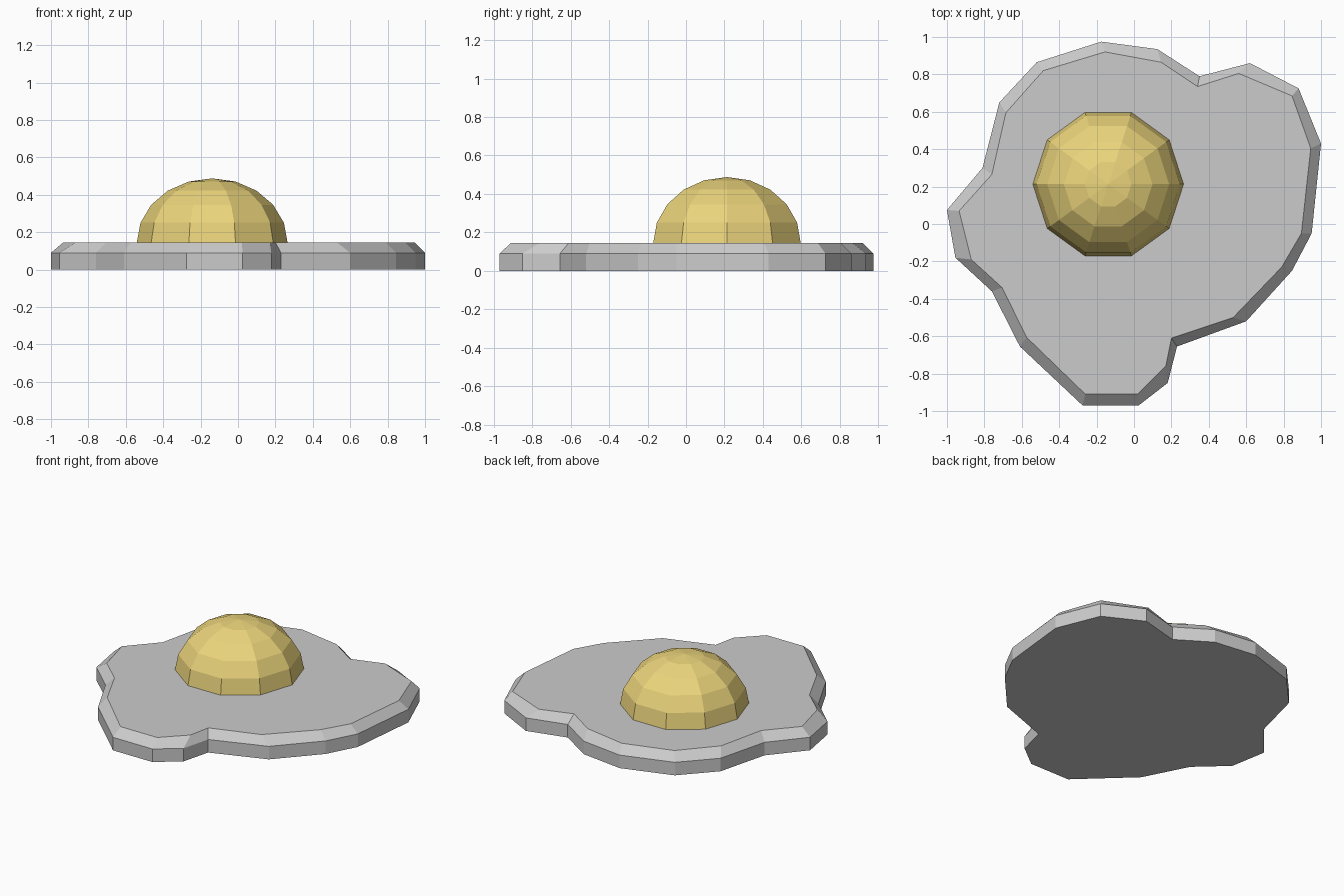
import bpy, bmesh
from math import sin, cos, pi

if "Cube" in bpy.data.objects:
    bpy.data.objects.remove(bpy.data.objects["Cube"])

def finish(bm, name, color=None):
    bmesh.ops.recalc_face_normals(bm, faces=bm.faces[:])
    mesh = bpy.data.meshes.new(name)
    bm.to_mesh(mesh)
    bm.free()
    obj = bpy.data.objects.new(name, mesh)
    bpy.context.collection.objects.link(obj)
    if color:
        mat = bpy.data.materials.new(name + "_colour")
        mat.diffuse_color = color
        mat.use_nodes = True
        mat.node_tree.nodes["Principled BSDF"].inputs["Base Color"].default_value = mat.diffuse_color
        mesh.materials.append(mat)
    return obj

def bridge(bm, a, b):
    for i in range(len(a)):
        j = (i + 1) % len(a)
        bm.faces.new((a[i], a[j], b[j], b[i]))

# Egg white: irregular slab with a chamfered top rim
outer = [(1, .43), (.88, .725), (.62, .86), (.35, .79), (.125, .935),
         (-.175, .975), (-.52, .865), (-.72, .65), (-.81, .30), (-1, .075),
         (-.955, -.18), (-.76, -.36), (-.61, -.655), (-.275, -.97), (.025, -.97),
         (.18, -.85), (.23, -.655), (.60, -.52), (.845, -.25), (.95, -.05)]
inner = [(.945, .405), (.845, .685), (.56, .805), (.34, .735), (.145, .865),
         (-.155, .92), (-.485, .82), (-.685, .595), (-.76, .265), (-.935, .07),
         (-.87, -.19), (-.705, -.34), (-.575, -.605), (-.26, -.91), (.02, -.91),
         (.17, -.76), (.20, -.61), (.53, -.50), (.79, -.23), (.895, -.05)]
bm = bmesh.new()
bottom, edge, top = [[bm.verts.new((x, y, z)) for x, y in pts]
                     for pts, z in ((outer, 0), (outer, .09), (inner, .145))]
bridge(bm, bottom, edge)
bridge(bm, edge, top)
bm.faces.new(bottom[::-1])
bm.faces.new(top)
finish(bm, "egg_white")

# Yolk: ten-sided, slightly flattened dome
SIDES, STEPS, R, H = 10, 5, .403, .343
bm = bmesh.new()
rings = []
for k in range(STEPS):
    t = k * pi / 2 / STEPS
    rings.append([bm.verts.new((R * cos(t) * cos(2 * pi * i / SIDES),
                                R * cos(t) * sin(2 * pi * i / SIDES), H * sin(t)))
                  for i in range(SIDES)])
for a, b in zip(rings, rings[1:]):
    bridge(bm, a, b)
tip = bm.verts.new((0, 0, H))
for i in range(SIDES):
    bm.faces.new((rings[-1][i], rings[-1][(i + 1) % SIDES], tip))
yolk = finish(bm, "yolk", (.83, .66, .2, 1))
yolk.location = (-.138, .213, .145)
